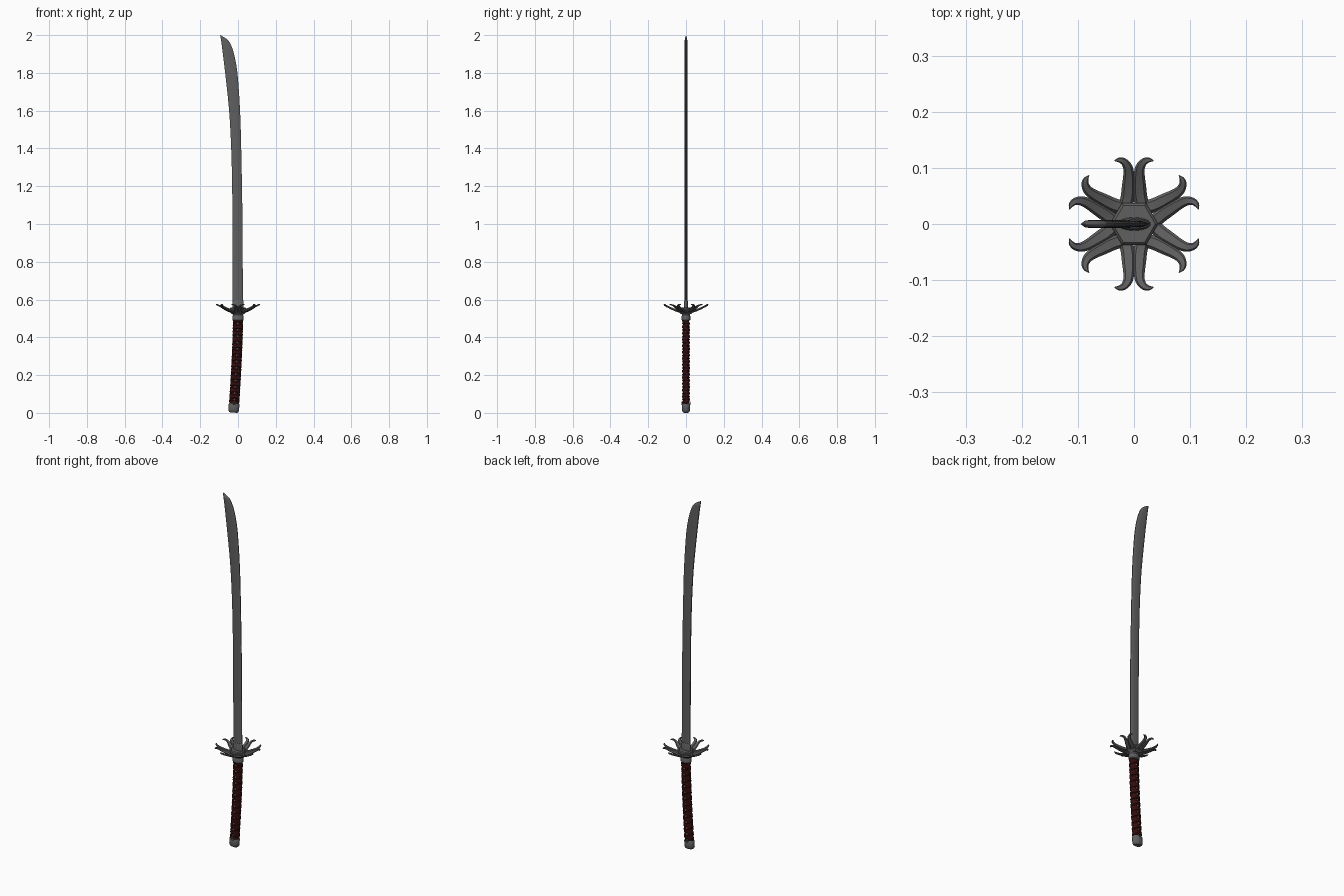
import bpy, bmesh, math
from mathutils import Vector

if "Cube" in bpy.data.objects:
    bpy.data.objects.remove(bpy.data.objects["Cube"])


def material(name, rgb):
    m = bpy.data.materials.new(name)
    m.diffuse_color = (*rgb, 1)
    m.use_nodes = True
    m.node_tree.nodes["Principled BSDF"].inputs["Base Color"].default_value = m.diffuse_color
    return m


STEEL = material("dark steel", (0.115, 0.115, 0.115))
WRAP = material("dark red wrap", (0.035, 0.004, 0.004))
CORE = material("black red skin", (0.022, 0.004, 0.004))
STUD = material("copper stud", (0.25, 0.10, 0.07))


def add_loft(bm, rings):
    """Skin a list of equal-sized point rings and cap both ends."""
    vr = [[bm.verts.new(p) for p in ring] for ring in rings]
    n = len(vr[0])
    for a, b in zip(vr, vr[1:]):
        for i in range(n):
            j = (i + 1) % n
            bm.faces.new((a[i], a[j], b[j], b[i]))
    bm.faces.new(vr[0][::-1])
    bm.faces.new(vr[-1])


def finish(name, bm, mat, angle=35):
    bmesh.ops.recalc_face_normals(bm, faces=bm.faces[:])
    me = bpy.data.meshes.new(name)
    bm.to_mesh(me)
    bm.free()
    me.materials.append(mat)
    ob = bpy.data.objects.new(name, me)
    bpy.context.collection.objects.link(ob)
    bpy.ops.object.select_all(action='DESELECT')
    ob.select_set(True)
    bpy.context.view_layer.objects.active = ob
    bpy.ops.object.shade_smooth_by_angle(angle=math.radians(angle))
    return ob


def loft(name, rings, mat, angle=35):
    bm = bmesh.new()
    add_loft(bm, rings)
    return finish(name, bm, mat, angle)


def spline(pts, steps):
    """Catmull-Rom resampling of a list of tuples."""
    p = [Vector(q) for q in pts]
    p = [p[0] * 2 - p[1]] + p + [p[-1] * 2 - p[-2]]
    out = []
    for i in range(1, len(p) - 2):
        a, b, c, d = p[i - 1:i + 3]
        for k in range(steps):
            t = k / steps
            out.append(0.5 * (2 * b + (c - a) * t + (2 * a - 5 * b + 4 * c - d) * t * t
                              + (3 * b - a - 3 * c + d) * t ** 3))
    return out + [p[-2]]


def grip_point(z, x, y):
    """Point in the grip's section at height z, following its backward bend."""
    s = max(0, (0.5 - z) / 0.5)
    slope = 0.072 * s ** 0.5
    return Vector((-0.024 * s ** 1.5 + x, y, z - slope * x))


def oval(z, rx, ry, n=28):
    return [grip_point(z, rx * math.cos(math.tau * i / n), ry * math.sin(math.tau * i / n))
            for i in range(n)]


# Blade: (height, spine x, edge x)
profile = [(0.55, -.028, .026), (0.8, -.028, .025), (1.0, -.029, .024), (1.2, -.031, .021),
           (1.4, -.036, .017), (1.6, -.047, .011), (1.8, -.068, -.003), (1.9, -.080, -.021),
           (1.947, -.086, -.037), (1.973, -.090, -.053), (1.99, -.093, -.076), (2.0, -.095, -.0945)]
rings = []
for z, s, e in spline(profile, 3):
    w = e - s
    t = 0.0068 * min(1, w / 0.035)
    half = [(0, .4), (.1, .9), (.25, 1), (.7, .95), (.9, .6), (1, .25)]
    rings.append([(s + f * w, -t * k, z) for f, k in half]
                 + [(s + f * w, t * k, z) for f, k in reversed(half)])
loft("blade", rings, STEEL, 50)

# Blade collar
loft("blade_collar", [oval(z, rx, ry, 24) for z, rx, ry in
                      [(.55, .030, .012), (.59, .029, .0105), (.597, .027, .008)]], STEEL, 50)


# Hexagonal guard plate
def hexagon(z, r):
    return [(r * math.cos(math.pi * i / 3), r * math.sin(math.pi * i / 3), z) for i in range(6)]


loft("guard_plate", [hexagon(.524, .032), hexagon(.532, .043), hexagon(.554, .043),
                     hexagon(.559, .038)], STEEL, 20)

# Guard hooks: six outward-opening crescents, each made of two mirrored arms
# (outward, sideways, half width)
arm = [(.036, .004, .012), (.050, .0165, .0125), (.065, .0262, .0115), (.079, .0350, .0100),
       (.093, .0410, .0085), (.105, .040, .0065), (.112, .034, .0045), (.115, .026, .0006)]
path = spline(arm, 3)
bm = bmesh.new()
for k in range(6):
    ca, sa = math.cos(k * math.pi / 3), math.sin(k * math.pi / 3)
    for side in (1, -1):
        rings = []
        for i, p in enumerate(path):
            d = path[min(i + 1, len(path) - 1)] - path[max(i - 1, 0)]
            d = Vector((d.x, d.y)).normalized()
            nx, ny = -d.y, d.x
            w = p.z
            h = 0.0015 + 0.4 * w
            r = math.hypot(p.x, p.y)
            zc = .538 + .036 * max(0, (r - .036) / .083) ** 1.3
            ring = []
            for f, dz in [(1, 0), (.6, h), (-.6, h), (-1, 0), (-.6, -h), (.6, -h)]:
                u, v = p.x + nx * w * f, (p.y + ny * w * f) * side
                ring.append((u * ca - v * sa, u * sa + v * ca, zc + dz))
            rings.append(ring)
        add_loft(bm, rings)
finish("guard_hooks", bm, STEEL, 30)

# Ferrule between grip and guard
loft("grip_ferrule", [oval(z, rx, ry) for z, rx, ry in
                      [(.488, .027, .020), (.492, .030, .023), (.512, .030, .023),
                       (.518, .027, .020), (.530, .031, .027)]], STEEL)

# Grip core
loft("grip_core", [oval(.045 + .45 * i / 16, .0245, .0165) for i in range(17)], CORE)

# Crossed wrap: two opposite helical bands, widest round the narrow sides
PITCH, TURNS, SEG = 0.0335, 13, 28
section = [(-1, 0), (-.8, .003), (0, .0048), (.8, .003), (1, 0)]
bm = bmesh.new()
for hand in (1, -1):
    rings = []
    for i in range(TURNS * SEG + 1):
        a = math.tau * i / SEG
        z0 = .0535 + PITCH * i / SEG
        c, s = math.cos(hand * a - math.pi / 2), math.sin(hand * a - math.pi / 2)
        w = .0075 + .0015 * abs(c)
        rings.append([grip_point(z0 + dz * w, (.023 + o) * c, (.0165 + o) * s)
                      for dz, o in section])
    add_loft(bm, rings)
finish("grip_wrap", bm, WRAP, 40)

# Copper studs in the gaps of the wrap, front and back
bm = bmesh.new()
for k in range(TURNS):
    for side, shift in ((-1, .5), (1, 0)):
        z = .0535 + PITCH * (k + shift)
        if z < .06:
            continue
        new = bmesh.ops.create_icosphere(bm, subdivisions=2, radius=1)["verts"]
        for v in new:
            v.co = grip_point(z + v.co.z * .0055, v.co.x * .0055, side * .0165 + v.co.y * .004)
finish("grip_studs", bm, STUD, 60)

# Pommel cap
loft("pommel", [oval(z, rx, ry) for z, rx, ry in
                [(.0015, .019, .012), (.006, .025, .018), (.014, .0285, .022), (.046, .0285, .022),
                 (.050, .026, .0195)]], STEEL)

# Small loops on both sides of the pommel
for side, label in ((-1, "front"), (1, "back")):
    p = grip_point(.052, 0, side * .022)
    bpy.ops.mesh.primitive_torus_add(location=p, rotation=(math.pi / 2, 0, 0), major_segments=16,
                                     minor_segments=8, major_radius=.007, minor_radius=.0025)
    ob = bpy.context.object
    ob.name = "pommel_loop_" + label
    ob.data.materials.append(STEEL)
    bpy.ops.object.shade_smooth()
